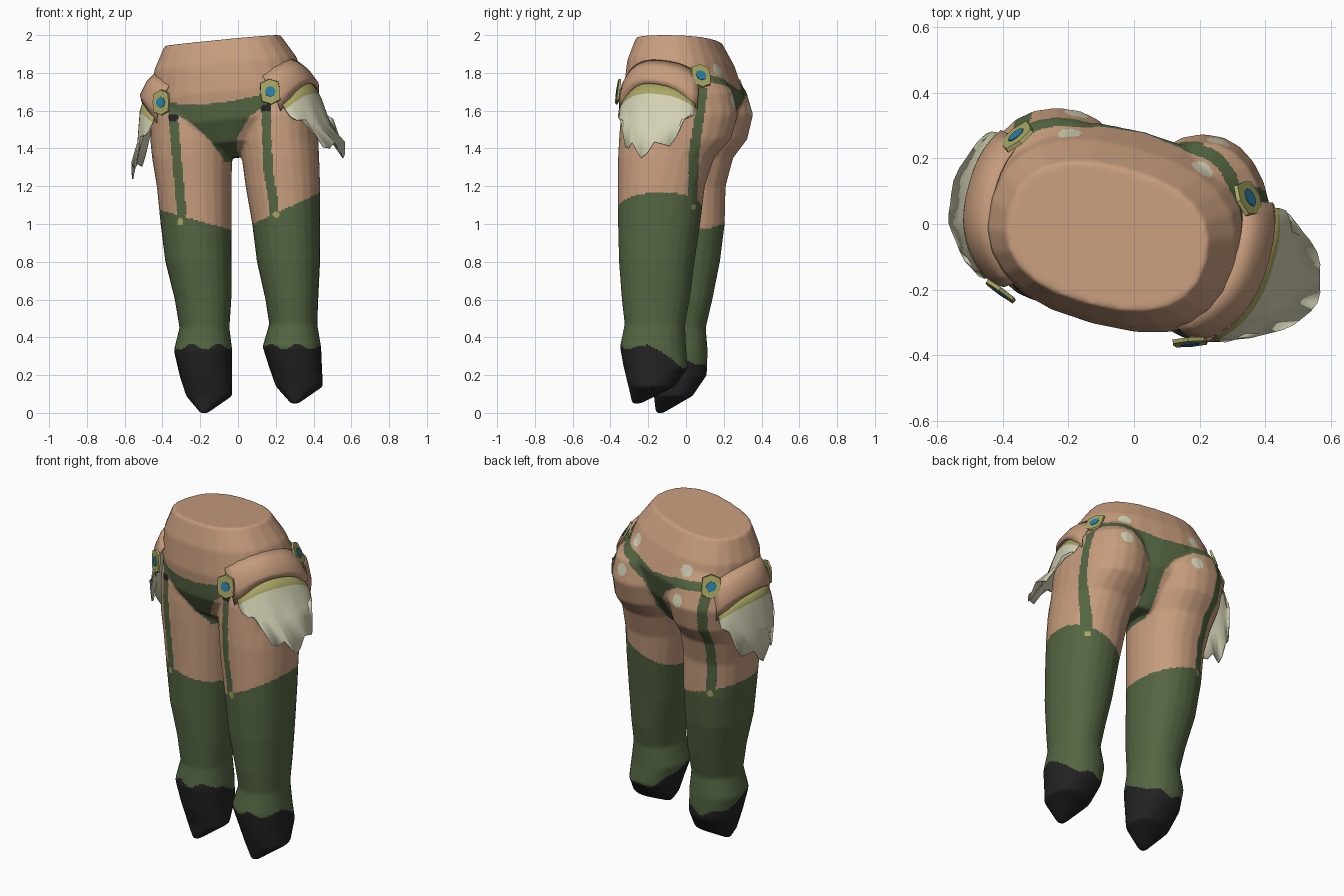
import bpy, bmesh, math
from mathutils import Matrix, Vector

if "Cube" in bpy.data.objects:
    bpy.data.objects.remove(bpy.data.objects["Cube"])

def material(name, rgb):
    m = bpy.data.materials.new(name)
    m.diffuse_color = (*rgb, 1)
    m.use_nodes = True
    m.node_tree.nodes["Principled BSDF"].inputs["Base Color"].default_value = m.diffuse_color
    return m

SKIN, GREEN, BLACK, CREAM, GOLD, BLUE = range(6)
MATS = [material("skin", (.57, .335, .207)), material("green_cloth", (.088, .131, .054)),
        material("black_leather", (.016, .016, .017)), material("cream_cloth", (.65, .64, .46)),
        material("gold", (.40, .385, .13)), material("blue_gem", (.023, .22, .39))]

# Tilted, turned frame of the pelvis
HIP = (Matrix.Translation((-.04, 0, 1.65)) @ Matrix.Rotation(math.radians(-15), 4, 'Z')
       @ Matrix.Rotation(math.radians(-5.5), 4, 'Y'))
HIP_INV = HIP.inverted()

def oval(a, hx, hy, e=2.4):
    c, s = math.cos(a), math.sin(a)
    return (math.copysign(abs(c) ** (2 / e), c) * hx, math.copysign(abs(s) ** (2 / e), s) * hy)

def lerp(x, pts):
    if x <= pts[0][0]:
        return pts[0][1]
    for (x0, y0), (x1, y1) in zip(pts, pts[1:]):
        if x <= x1:
            return y0 + (y1 - y0) * (x - x0) / (x1 - x0)
    return pts[-1][1]

def finish(bm, name, mats, matrix=None):
    me = bpy.data.meshes.new(name)
    bm.to_mesh(me)
    bm.free()
    ob = bpy.data.objects.new(name, me)
    bpy.context.collection.objects.link(ob)
    for i in mats:
        me.materials.append(MATS[i])
    if matrix:
        ob.matrix_world = matrix
    return ob

def smooth(ob, angle):
    bpy.ops.object.select_all(action='DESELECT')
    ob.select_set(True)
    bpy.context.view_layer.objects.active = ob
    bpy.ops.object.shade_smooth_by_angle(angle=math.radians(angle))

def loft(bm, rings, matrix=Matrix(), n=24, e=2.2):
    """Closed tube through rings (z, x0, x1, y0, y1), listed from top to bottom."""
    loops = []
    for z, x0, x1, y0, y1 in rings:
        loop = []
        for i in range(n):
            x, y = oval(2 * math.pi * i / n, (x1 - x0) / 2, (y1 - y0) / 2, e)
            loop.append(bm.verts.new(matrix @ Vector((x + (x0 + x1) / 2, y + (y0 + y1) / 2, z))))
        loops.append(loop)
    for a, b in zip(loops, loops[1:]):
        for i in range(n):
            j = (i + 1) % n
            bm.faces.new((a[i], b[i], b[j], a[j]))
    bm.faces.new(loops[0])
    bm.faces.new(loops[-1][::-1])

# Body: pelvis and two legs fused into one skin
bm = bmesh.new()
loft(bm, [(.323, -.31, .31, -.26, .165), (.20, -.38, .38, -.30, .235), (.05, -.41, .41, -.315, .29),
          (-.10, -.41, .41, -.30, .25), (-.22, -.25, .25, -.24, .17), (-.30, -.07, .07, -.12, .12)],
     HIP, e=2.4)
loft(bm, [(1.80, .05, .30, -.20, .18), (1.70, .01, .40, -.31, .25), (1.58, 0, .42, -.345, .275),
          (1.45, 0, .425, -.355, .24), (1.35, .02, .43, -.36, .15), (1.2, .04, .435, -.36, .10),
          (1.0, .075, .435, -.36, .075), (.8, .10, .435, -.355, .045), (.6, .145, .425, -.34, .02),
          (.47, .165, .42, -.325, -.005), (.35, .13, .44, -.35, 0), (.24, .165, .445, -.33, .01),
          (.14, .20, .45, -.305, -.06), (.05, .28, .32, -.285, -.24)])
loft(bm, [(1.80, -.36, -.06, -.10, .25), (1.70, -.45, -.02, -.20, .32), (1.58, -.47, 0, -.23, .355),
          (1.45, -.465, -.02, -.24, .325), (1.35, -.455, -.03, -.24, .25), (1.2, -.43, -.035, -.235, .21),
          (1.0, -.41, -.035, -.23, .205), (.8, -.385, -.035, -.225, .18), (.6, -.335, -.035, -.21, .14),
          (.45, -.31, -.045, -.20, .105), (.33, -.34, -.03, -.22, .115), (.2, -.31, -.03, -.20, .11),
          (.09, -.275, -.03, -.17, .035), (0, -.20, -.16, -.16, -.12)])
bmesh.ops.recalc_face_normals(bm, faces=bm.faces)
body = finish(bm, "body", range(6))
bpy.context.view_layer.objects.active = body
body.select_set(True)
mod = body.modifiers.new("fuse", 'REMESH')
mod.mode, mod.voxel_size = 'VOXEL', .009
mod = body.modifiers.new("soften", 'SMOOTH')
mod.factor, mod.iterations = .5, 6
for name in ("fuse", "soften"):
    bpy.ops.object.modifier_apply(modifier=name)

FRONT_WIDTH = [(-.30, .035), (-.20, .075), (-.10, .16), (-.05, .24), (0, .33)]
BACK_WIDTH = [(-.30, .04), (-.10, .05), (-.03, .09), (.04, .19)]
CLASPS = [(-.31, -.22, 1.01), (.205, -.34, 1.05), (-.30, .20, 1.02), (.36, .03, 1.09)]

def paint(p):
    x, y, z = p
    right = x > 0
    # boots and stockings
    if z < .35 - .55 * max(0, y + (.2 if right else .1)) + .015 * math.sin(x * 45):
        return BLACK
    if z < 1.15 and any((p - Vector(c)).length < .021 for c in CLASPS):
        return GOLD
    if z < (1.0 + .47 * (x - .08) if right else .97 + .28 * (-.04 - x)):
        return GREEN
    u, v, w = HIP_INV @ p
    # garter straps
    if z < 1.72:
        if v < -.08 or (z < 1.4 and y < -.15):
            line = [(1.1, .19), (1.3, .157), (1.6, .15)] if right else [(1.08, -.30), (1.3, -.32), (1.6, -.345)]
            if w < .01 and abs(x - lerp(z, line)) < .025:
                return BLACK if -.08 < w < -.045 else GREEN
        elif right and x > .25:
            if abs(y - lerp(z, [(1.15, .035), (1.4, .045), (1.6, .075), (1.72, .09)])) < .026:
                return GREEN
        elif not right and y > .05:
            if abs(x - lerp(z, [(1.05, -.30), (1.7, -.345)])) < .026:
                return GREEN
    # briefs, front and back
    if z > 1.33:
        if v < 0 and abs(u - .01) < lerp(w, FRONT_WIDTH) and w < -.01 + .4 * u * u:
            return GREEN
        if v >= 0:
            if math.hypot(abs(u) - .21, w - .145) < .034 or math.hypot(abs(u) - .22, w + .02) < .036:
                return CREAM
            if abs(u) < lerp(w, BACK_WIDTH) and w < .05 + .1 * abs(u):
                return GREEN
            if abs(w - .035 - .18 * abs(u)) < .024 and abs(u) < .38:
                return GREEN
    return SKIN

for poly in body.data.polygons:
    poly.material_index = paint(poly.center)
smooth(body, 60)

def sheet(name, side, cols, rows, mats, row_mats):
    """Curved cloth sheet; rows are functions of t giving (angle, half width, half depth, height)."""
    bm = bmesh.new()
    grid = []
    for row in rows:
        line = []
        for i in range(cols + 1):
            a, hx, hy, w = row(i / cols, i)
            u, v = oval(math.radians(a), hx, hy)
            line.append(bm.verts.new((u * side, v, w)))
        grid.append(line)
    for k, (a, b) in enumerate(zip(grid, grid[1:])):
        for i in range(cols):
            quad = (a[i], b[i], b[i + 1], a[i + 1])
            f = bm.faces.new(quad if side > 0 else quad[::-1])
            f.material_index = row_mats[k]
    ob = finish(bm, name, mats, HIP)
    mod = ob.modifiers.new("thickness", 'SOLIDIFY')
    mod.thickness = .006
    smooth(ob, 40)

def span(t, a0, a1):
    return a0 + (a1 - a0) * t

def arch(t):
    return 1 - (2 * t - 1) ** 2

def tooth(t, i):
    return -.14 - .20 * arch(t) + (0, .05, .02, -.02)[i % 4]

for side, label, flare in ((1, "right", .11), (-1, "left", .055)):
    # hip flap
    sheet("hip_flap_" + label, side, 12, [
        lambda t, i: (span(t, -52, 27), .385, .315, .11 + .075 * arch(t)),
        lambda t, i: (span(t, -52, 27), .432, .338, .06 + .085 * arch(t)),
        lambda t, i: (span(t, -50, 27), .474, .352, -.015 + .095 * arch(t)),
        lambda t, i: (span(t, -47, 26), .470, .354, -.085 + .135 * arch(t))], [SKIN], [0, 0, 0])
    # ragged side cloth with gold trim
    sheet("side_cloth_" + label, side, 14, [
        lambda t, i: (span(t, -44, 24), .455, .35, -.03 + .09 * arch(t)),
        lambda t, i: (span(t, -44, 24), .482, .364, -.08 + .075 * arch(t)),
        lambda t, i: (span(t, -42, 23), .50 + .2 * flare * arch(t), .372, -.12 - .05 * arch(t)),
        lambda t, i: (span(t, -37, 20), .505 + flare * arch(t), .38, tooth(t, i))],
        [GOLD, CREAM], [0, 1, 1])
    # buckles with round gems
    for place, pos, out in (("front", (.300, -.293, .022), (.34, -.93, .1)),
                            ("back", (.366, .176, .100), (.74, .55, .38))):
        pos, out = Vector((pos[0] * side, *pos[1:])), Vector((out[0] * side, *out[1:]))
        turn = HIP @ Matrix.Translation(pos) @ out.to_track_quat('Z', 'Y').to_matrix().to_4x4()
        for part, radius, depth, n, mat in (("buckle", .070, .012, 8, GOLD), ("gem", .03, .018, 8, BLUE)):
            bm = bmesh.new()
            bmesh.ops.create_cone(bm, cap_ends=True, segments=n, radius1=radius,
                                  radius2=radius * .95, depth=depth)
            if part == "buckle":
                for vert in bm.verts:  # square the plate
                    vert.co.x = max(-.052, min(.052, vert.co.x))
            finish(bm, f"{place}_{part}_{label}", [mat], turn)
